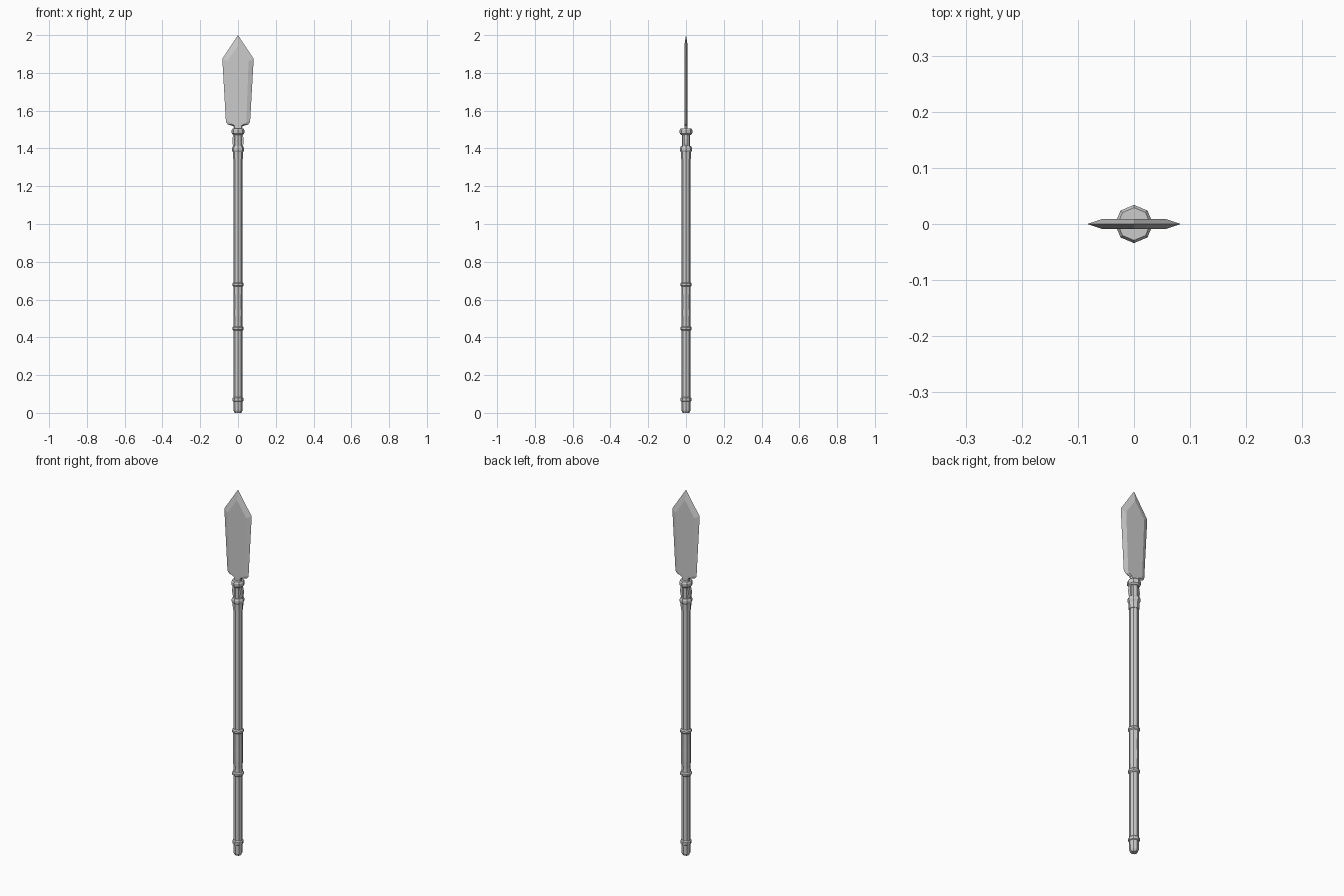
import bpy, bmesh, math

if "Cube" in bpy.data.objects:
    bpy.data.objects.remove(bpy.data.objects["Cube"])


def finish(name, bm):
    bmesh.ops.recalc_face_normals(bm, faces=bm.faces)
    me = bpy.data.meshes.new(name)
    bm.to_mesh(me)
    bm.free()
    ob = bpy.data.objects.new(name, me)
    bpy.context.collection.objects.link(ob)
    return ob


def lathe(name, profile, sides=8):
    """Closed octagonal turning from (radius, z) pairs."""
    bm = bmesh.new()
    rings = [[bm.verts.new((r * math.cos(2 * math.pi * i / sides),
                            r * math.sin(2 * math.pi * i / sides), z))
              for i in range(sides)] for r, z in profile]
    for a, b in zip(rings, rings[1:]):
        for i in range(sides):
            j = (i + 1) % sides
            bm.faces.new((a[i], a[j], b[j], b[i]))
    bm.faces.new(rings[0])
    bm.faces.new(rings[-1])
    return finish(name, bm)


def mirrored(half):
    """Full outline from a right-hand half running bottom to tip."""
    return half + [(-x, z) for x, z in reversed(half) if x > 0]


# shaft sections
lathe("lower_shaft", [(.023, .06), (.023, .45)])
lathe("upper_shaft", [(.023, .67), (.023, 1.36)])
lathe("grip", [(.025, .44), (.0235, .48), (.0245, .52), (.024, .6), (.025, .68)])

# butt cap and its ring
lathe("butt_cap", [(.017, 0), (.023, .012), (.024, .06), (.028, .063),
                   (.028, .078), (.023, .083)])

# grip rings
for name, z in (("grip_ring_low", .447), ("grip_ring_high", .68)):
    lathe(name, [(.024, z - .011), (.030, z - .005), (.030, z + .005), (.024, z + .011)])

# socket under the blade
lathe("socket_collar", [(.026, 1.345), (.027, 1.38), (.032, 1.39),
                        (.032, 1.402), (.027, 1.412)])
lathe("socket_neck", [(.021, 1.4), (.021, 1.485)])
lathe("socket_cap", [(.025, 1.472), (.033, 1.48), (.034, 1.497), (.029, 1.505)])

# bowed side bars on the neck
for name, s in (("neck_bar_right", 1), ("neck_bar_left", -1)):
    bm = bmesh.new()
    path = [(.022, 1.405), (.029, 1.425), (.030, 1.45), (.024, 1.478)]
    rows = [[bm.verts.new((s * x, y, z)) for x, y in
             ((r - .01, -.008), (r, -.008), (r, .008), (r - .01, .008))]
            for r, z in path]
    for a, b in zip(rows, rows[1:]):
        for i in range(4):
            j = (i + 1) % 4
            bm.faces.new((a[i], a[j], b[j], b[i]))
    bm.faces.new(rows[0])
    bm.faces.new(rows[-1])
    finish(name, bm)

# blade: sharp outer outline bevelled up to flat inner panels
outer = mirrored([(.018, 1.495), (.025, 1.518), (.054, 1.527), (.064, 1.54),
                  (.083, 1.875), (0, 2.0)])
inner = mirrored([(.016, 1.495), (.020, 1.523), (.040, 1.531), (.044, 1.54),
                  (.056, 1.862), (0, 1.945)])
bm = bmesh.new()
edge = [bm.verts.new((x, 0, z)) for x, z in outer]
n = len(edge)
for y in (-.009, .009):
    panel = [bm.verts.new((x, y, z)) for x, z in inner]
    bm.faces.new(panel)
    for i in range(n):
        j = (i + 1) % n
        bm.faces.new((edge[i], edge[j], panel[j], panel[i]))
finish("blade", bm)
